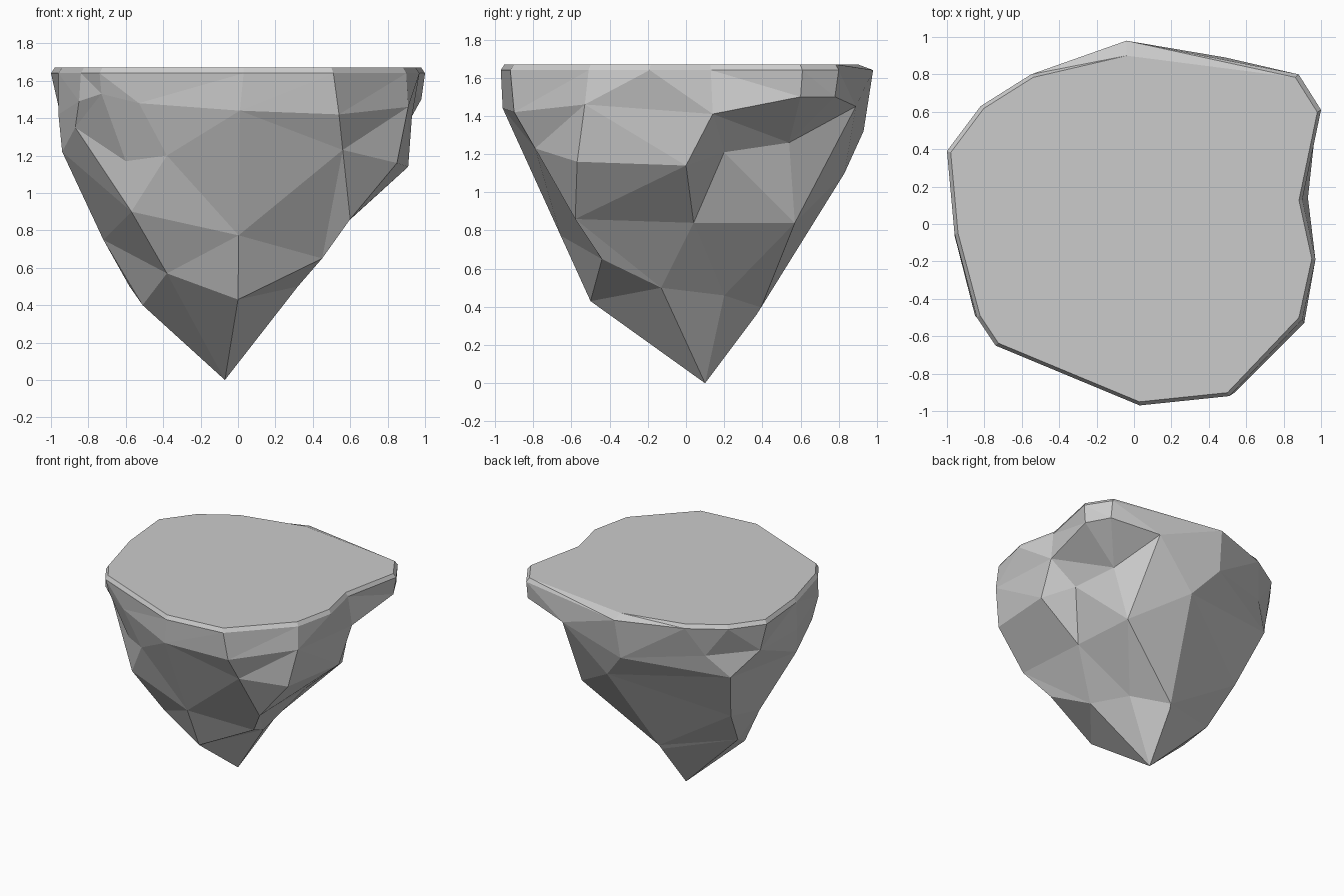
import bpy
from math import atan2, tau
from mathutils import Vector as V

if "Cube" in bpy.data.objects:
    bpy.data.objects.remove(bpy.data.objects["Cube"])

points_all, faces = [], []


def ring(points):
    """Add a closed ring ordered by angle, starting near the back; return its indices."""
    points = sorted((V(p) for p in points), key=lambda p: (atan2(p.y, p.x) - 1.31) % tau)
    start = len(points_all)
    points_all.extend(points)
    return list(range(start, len(points_all)))


def zip_rings(low, high):
    """Join two rings of differing point counts, always along the shorter diagonal."""
    i = j = 0
    n, m = len(low), len(high)
    while i < n or j < m:
        a, b = low[i % n], high[j % m]
        a2, b2 = low[(i + 1) % n], high[(j + 1) % m]
        step_low = (points_all[a2] - points_all[b]).length
        step_high = (points_all[b2] - points_all[a]).length
        if j == m or (i < n and step_low < step_high):
            faces.append((a, a2, b))
            i += 1
        else:
            faces.append((a, b2, b))
            j += 1


# straight ridges down the front and back of the rock
def front_ridge(t):
    return V((0.01, -0.96, 1.44)).lerp(V((0, -0.50, 0.43)), t)


def back_ridge(t):
    return V((0.13, 0.83, 1.10)).lerp(V((-0.04, 0.37, 0.36)), t)


# rim outline and the slightly inset flat top
outline = [(1.0, .61), (.88, .80), (-.04, .98), (-.55, .80), (-.82, .63),
           (-1.0, .39), (-.96, -.05), (-.84, -.50), (-.74, -.65), (.03, -.97),
           (.51, -.92), (.90, -.51), (.97, -.19), (.90, .13)]
top = ring([(x * .98, min(y * .98, .90), 1.67) for x, y in outline])
rim = ring([(x, y, 1.64) for x, y in outline])

# shoulder below the rim, with the overhanging corner at the back right
shoulder = ring([(.98, .60, 1.50), (.88, .78, 1.50), (.49, .89, 1.45), (-.06, .93, 1.32),
                 (-.65, .68, 1.40), (-.95, .40, 1.42), (-.96, -.06, 1.42), (-.85, -.49, 1.49),
                 (-.73, -.62, 1.53), (-.53, -.72, 1.48), front_ridge(0),
                 (.54, -.90, 1.42), (.91, -.53, 1.46), (.93, .14, 1.41)])

# waist, cut in under the overhang
waist = ring([(.74, .20, 1.21), (.65, .54, 1.26), (.515, .73, 1.145), back_ridge(0),
              (-.80, .57, 1.22), (-.94, -.08, 1.22), (-.87, -.38, 1.35), (-.60, -.55, 1.17),
              (-.38, -.70, 1.20), front_ridge(.33), (.56, -.79, 1.23), (.85, -.57, 1.16),
              (.91, 0, 1.14)])

# lower body and base facets
lower = ring([(.58, .04, .84), (.54, .57, .84), back_ridge(.95), (-.67, .38, .80),
              (-.72, .08, .75), (-.57, -.55, .90), front_ridge(.66), (.45, -.44, .65),
              (.60, -.58, .86)])
base = ring([(.32, -.13, .50), (.21, .20, .46), back_ridge(1), (-.58, .16, .50),
             (-.51, -.03, .40), (-.38, -.40, .57), front_ridge(1)])
tip = ring([(-.07, .10, 0)])[0]

# skin: cap, side bands and pointed underside
faces.append(tuple(top))
for low, high in ((rim, top), (shoulder, rim), (waist, shoulder), (lower, waist), (base, lower)):
    zip_rings(low, high)
for k, a in enumerate(base):
    faces.append((tip, base[(k + 1) % len(base)], a))

mesh = bpy.data.meshes.new("floating_rock")
mesh.from_pydata([tuple(p) for p in points_all], [], faces)
mesh.validate()
rock = bpy.data.objects.new("floating_rock", mesh)
bpy.context.collection.objects.link(rock)
